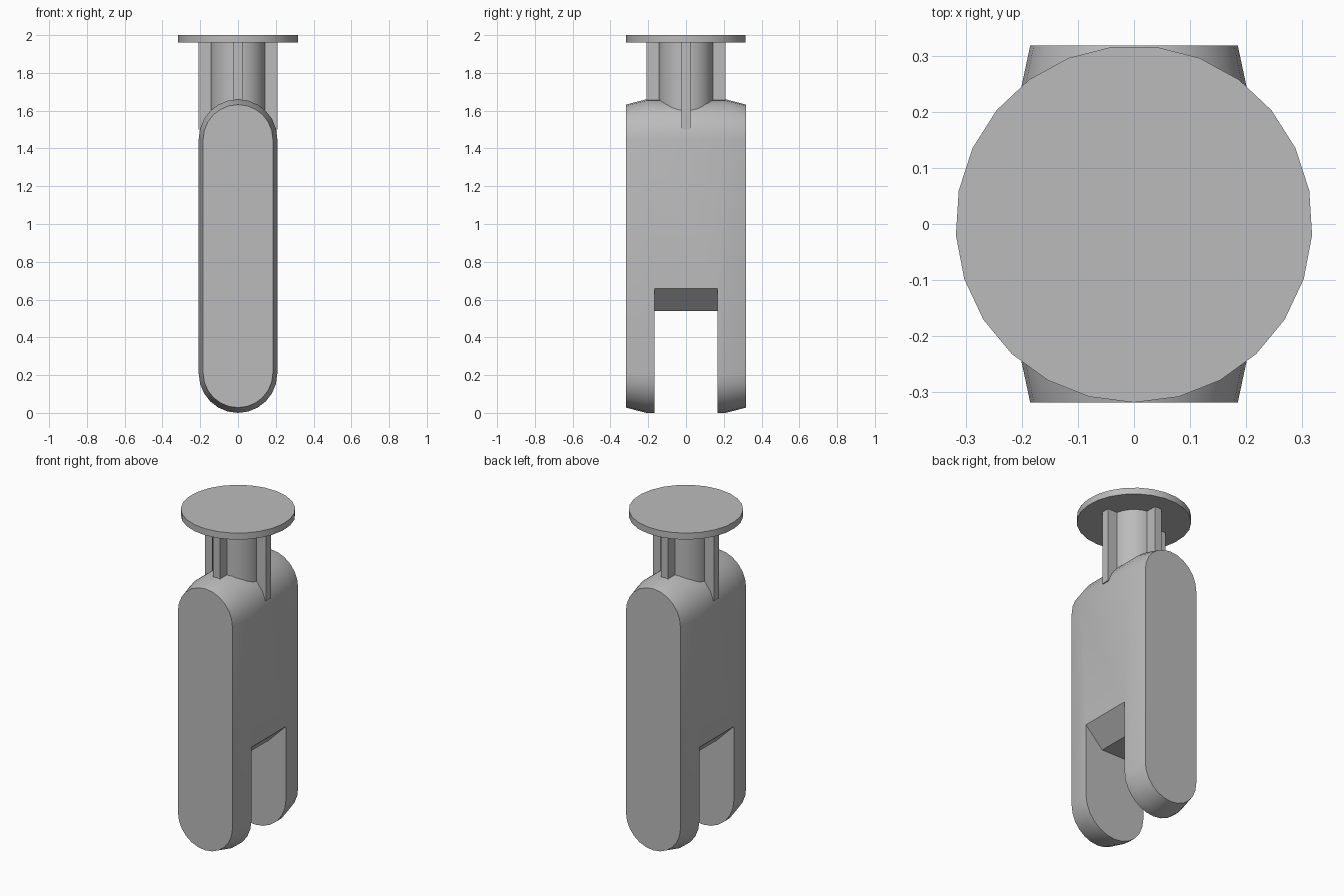
import bpy, bmesh
from math import pi, sin, cos, radians

default = bpy.data.objects.get("Cube")
if default:
    bpy.data.objects.remove(default, do_unlink=True)

GREY = (0.5, 0.5, 0.5, 1)
grey = bpy.data.materials.new("light_grey")
grey.use_nodes = True
grey.diffuse_color = GREY
grey.node_tree.nodes["Principled BSDF"].inputs["Base Color"].default_value = GREY


def finish(name, bm):
    bmesh.ops.recalc_face_normals(bm, faces=bm.faces)
    mesh = bpy.data.meshes.new(name)
    bm.to_mesh(mesh)
    bm.free()
    mesh.materials.append(grey)
    obj = bpy.data.objects.new(name, mesh)
    bpy.context.collection.objects.link(obj)
    return obj


def activate(obj):
    bpy.ops.object.select_all(action='DESELECT')
    obj.select_set(True)
    bpy.context.view_layer.objects.active = obj


def smooth(obj, angle=35):
    activate(obj)
    bpy.ops.object.shade_smooth_by_angle(angle=radians(angle))


def loft(name, sections):
    """Skin (y, [(x, z), ...]) sections along y and cap both ends."""
    bm = bmesh.new()
    rings = [[bm.verts.new((x, y, z)) for x, z in pts] for y, pts in sections]
    for a, b in zip(rings, rings[1:]):
        for i in range(len(a)):
            j = (i + 1) % len(a)
            bm.faces.new((a[i], a[j], b[j], b[i]))
    bm.faces.new(rings[0])
    bm.faces.new(rings[-1])
    return finish(name, bm)


def box(name, x, y, z0, z1):
    rect = [(-x, z0), (x, z0), (x, z1), (-x, z1)]
    return loft(name, [(-y, rect), (y, rect)])


def cylinder(name, radius, z0, z1, sides=25):
    bm = bmesh.new()
    ring = [bm.verts.new((radius * sin(2 * pi * i / sides),
                          -radius * cos(2 * pi * i / sides), z0)) for i in range(sides)]
    base = bm.faces.new(ring)
    top = bmesh.ops.extrude_face_region(bm, geom=[base], use_keep_orig=True)["geom"]
    for v in top:
        if isinstance(v, bmesh.types.BMVert):
            v.co.z = z1
    return finish(name, bm)


def stadium(radius, inset, steps=12):
    """Upright capsule outline; inset shortens both ends."""
    top, bottom = 1.66 - inset - radius, inset + radius
    pts = []
    for centre, start in ((top, 0), (bottom, pi)):
        for i in range(steps + 1):
            a = start + pi * i / steps
            pts.append((radius * cos(a), centre + radius * sin(a)))
    return pts


# Capsule-shaped body with tapered front and back
full, end = stadium(0.208, 0), stadium(0.185, 0.028)
body = loft("body", [(-0.318, end), (-0.21, full), (0.21, full), (0.318, end)])

# Slot between the two legs, with a wedge-shaped roof
slot = [(-0.3, -0.1), (0.3, -0.1), (0.3, 0.75), (0.09, 0.54), (-0.09, 0.54), (-0.3, 0.75)]
cutter = loft("slot_cutter", [(-0.167, slot), (0.167, slot)])
cutter.hide_render = True
cut = body.modifiers.new("slot", 'BOOLEAN')
cut.operation, cut.solver, cut.object = 'DIFFERENCE', 'EXACT', cutter
activate(body)
bpy.ops.object.modifier_apply(modifier=cut.name)
bpy.data.objects.remove(cutter, do_unlink=True)
smooth(body)

# Neck with crossed ribs
smooth(cylinder("neck", 0.145, 1.5, 1.97))
box("side_ribs", 0.208, 0.024, 1.5, 1.97)
box("front_back_ribs", 0.024, 0.21, 1.5, 1.97)

# Round head plate
smooth(cylinder("head_plate", 0.318, 1.96, 2.0))
